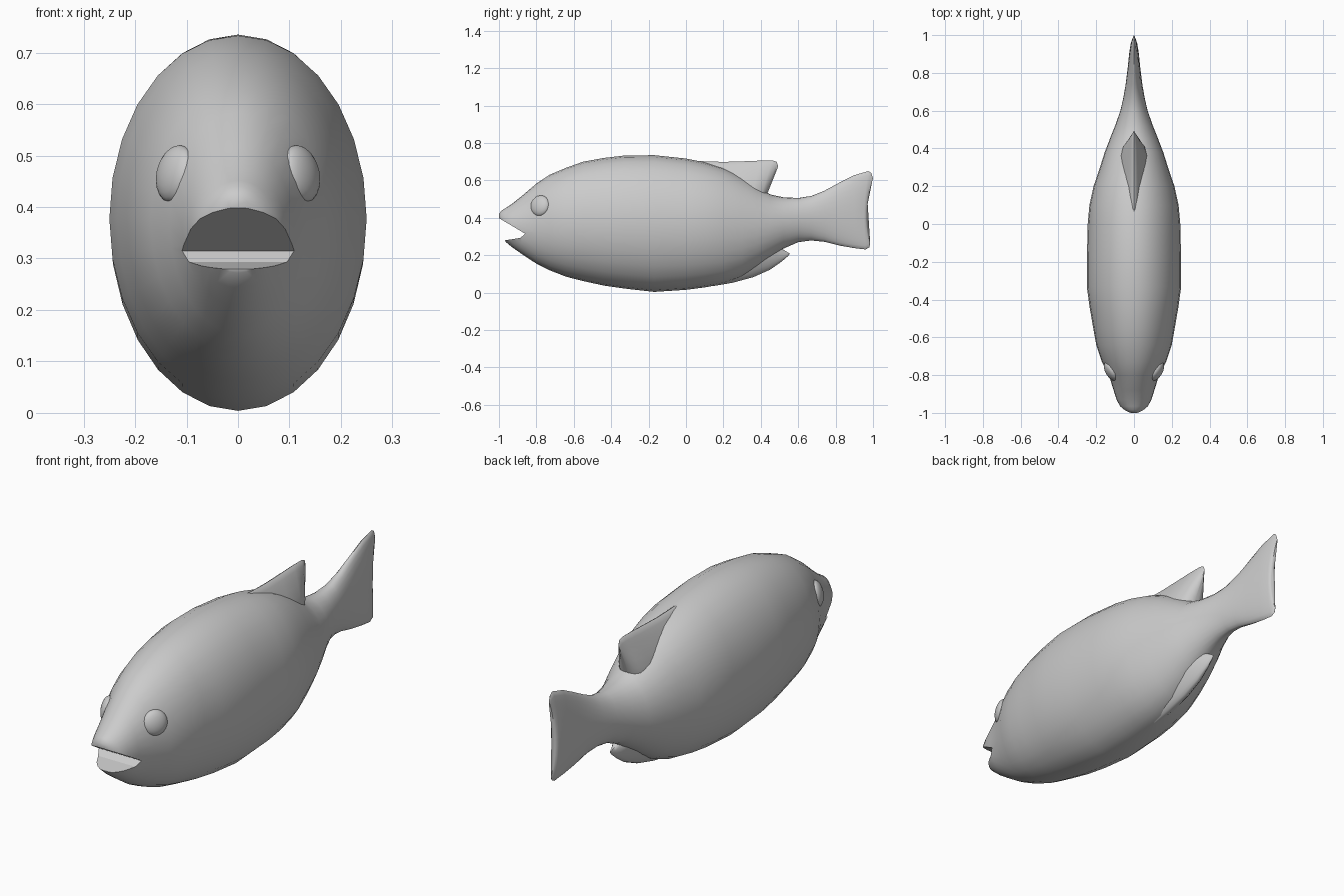
import bpy, bmesh, math
from mathutils import Vector, Matrix

if "Cube" in bpy.data.objects:
    bpy.data.objects.remove(bpy.data.objects["Cube"])


def finish(bm, name, angle=40):
    bmesh.ops.recalc_face_normals(bm, faces=bm.faces)
    me = bpy.data.meshes.new(name)
    bm.to_mesh(me)
    bm.free()
    ob = bpy.data.objects.new(name, me)
    bpy.context.collection.objects.link(ob)
    bpy.ops.object.select_all(action='DESELECT')
    ob.select_set(True)
    bpy.context.view_layer.objects.active = ob
    if angle:
        bpy.ops.object.shade_smooth_by_angle(angle=math.radians(angle))
    return ob


def loft(name, stations, n=28, taper=0.0, low_taper=0.0, angle=50):
    """Skin oval rings; station = (top y, top z, bottom y, bottom z, half width, notch)."""
    bm = bmesh.new()
    rings = []
    for yt, zt, yb, zb, w, notch in stations:
        ring = []
        for i in range(n):
            a = math.tau * i / n
            c, s = math.cos(a), math.sin(a)
            f = (1 + c) / 2
            x = w * s * (1 - taper * f) * (1 - low_taper * (1 - f))
            y = yb + (yt - yb) * f - notch * (1 - c * c)
            ring.append(bm.verts.new((x, y, zb + (zt - zb) * f)))
        rings.append(ring)
    for a, b in zip(rings, rings[1:]):
        for i in range(n):
            j = (i + 1) % n
            bm.faces.new((a[i], a[j], b[j], b[i]))
    bm.faces.new(rings[0])
    bm.faces.new(rings[-1])
    return finish(bm, name, angle)


# body with tail: y, top z, bottom z, half width
body_profile = [
    (-1.0, .42, .395, .018), (-.985, .44, .33, .05), (-.965, .452, .272, .075),
    (-.93, .475, .243, .092), (-.88, .515, .208, .108), (-.8, .583, .155, .133),
    (-.73, .63, .12, .17), (-.64, .668, .085, .2), (-.55, .7, .062, .216),
    (-.44, .72, .038, .235), (-.33, .733, .022, .25), (-.17, .735, .004, .249),
    (0, .717, .015, .245), (.1, .697, .028, .236), (.2, .668, .046, .214),
    (.3, .62, .085, .18), (.38, .57, .135, .155), (.45, .525, .185, .128),
    (.52, .51, .235, .1), (.6, .506, .27, .072), (.67, .517, .279, .056),
    (.74, .545, .272, .044), (.82, .588, .252, .034), (.9, .628, .238, .026),
]
stations = [(y, zt, y, zb, w, 0) for y, zt, zb, w in body_profile]
stations += [(.975, .65, .96, .231, .018, .015),
             (.99, .64, .98, .242, .014, .022),
             (1.0, .61, .985, .262, .007, .024)]
body = loft("fish_body", stations)

# open mouth cut into the snout
mouth = [(-1.05, .43), (-1.0, .398), (-.93, .357), (-.86, .315),
         (-.885, .293), (-.965, .28), (-1.05, .268)]
bm = bmesh.new()
left = [bm.verts.new((-.3, y, z)) for y, z in mouth]
right = [bm.verts.new((.3, y, z)) for y, z in mouth]
bm.faces.new(left)
bm.faces.new(right)
for i in range(len(mouth)):
    j = (i + 1) % len(mouth)
    bm.faces.new((left[i], left[j], right[j], right[i]))
cutter = finish(bm, "mouth_cutter", None)
cutter.hide_render = True
mod = body.modifiers.new("mouth", 'BOOLEAN')
mod.operation = 'DIFFERENCE'
mod.solver = 'EXACT'
mod.object = cutter
bpy.context.view_layer.objects.active = body
bpy.ops.object.modifier_apply(modifier="mouth")
bpy.data.objects.remove(cutter)

# dorsal fin, thin on top and swept back
loft("dorsal_fin", [
    (-.02, .71, -.02, .45, .1, 0), (.1, .702, .08, .43, .12, 0),
    (.2, .699, .16, .42, .125, 0), (.3, .702, .25, .41, .12, 0),
    (.4, .706, .32, .41, .11, 0), (.46, .707, .37, .41, .085, 0),
    (.485, .7, .39, .42, .055, 0), (.493, .675, .395, .43, .02, .0)],
    n=24, taper=.75)

# anal fin under the tail root
loft("anal_fin", [
    (.12, .2, .15, .036, .1, 0), (.2, .25, .25, .053, .11, 0),
    (.27, .28, .36, .083, .1, 0), (.34, .29, .45, .123, .085, 0),
    (.4, .29, .51, .165, .06, 0), (.43, .285, .545, .195, .035, 0),
    (.44, .28, .556, .208, .012, 0)],
    n=24, low_taper=.6)

# flattened eyes
for side, label in ((1, "left"), (-1, "right")):
    bm = bmesh.new()
    bmesh.ops.create_uvsphere(bm, u_segments=20, v_segments=12, radius=1)
    normal = Vector((side * .84, -.5, .2)).normalized()
    rot = normal.to_track_quat('Z', 'Y').to_matrix().to_4x4()
    bm.transform(Matrix.Translation((side * .121, -.78, .464)) @ rot
                 @ Matrix.Diagonal((.057, .057, .028, 1)))
    finish(bm, "eye_" + label)
